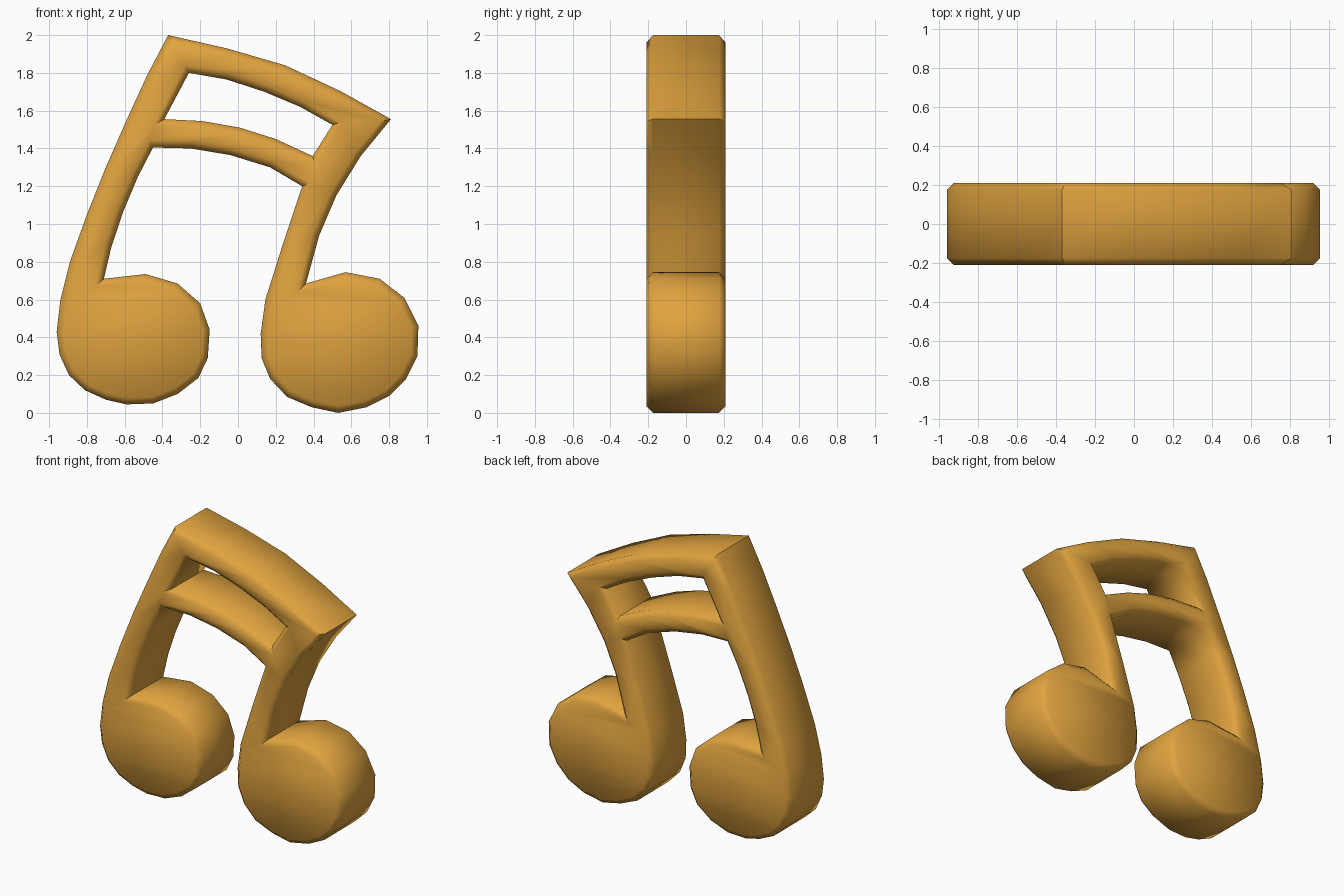
import bpy, bmesh, math

if "Cube" in bpy.data.objects:
    bpy.data.objects.remove(bpy.data.objects["Cube"])

# Silhouette: beam top, right stem, right note head, beam underside, left note head, left stem
OUTLINE = [
    (-.37, 2), (-.06, 1.93), (.25, 1.84), (.54, 1.705), (.81, 1.555),
    (.65, 1.36), (.52, 1.15), (.43, .94), (.36, .685),
    (.57, .745), (.75, .71), (.88, .61), (.955, .46), (.95, .30), (.89, .18),
    (.80, .09), (.68, .03), (.53, 0), (.39, .03), (.26, .085), (.17, .18),
    (.125, .29), (.12, .42), (.145, .60), (.23, .87), (.34, 1.20),
    (.17, 1.30), (-.04, 1.365), (-.25, 1.40), (-.45, 1.405),
    (-.53, 1.25), (-.61, 1.06), (-.67, .88), (-.71, .71),
    (-.49, .735), (-.32, .685), (-.20, .58), (-.15, .44), (-.16, .29),
    (-.21, .185), (-.32, .10), (-.45, .05), (-.59, .045), (-.70, .07),
    (-.81, .12), (-.895, .20), (-.945, .31), (-.96, .43), (-.94, .60),
    (-.89, .80), (-.80, 1.05), (-.70, 1.30), (-.59, 1.55), (-.48, 1.79)]

# Gap between the two beams
GAP = [(-.26, 1.80), (-.06, 1.765), (.14, 1.70), (.33, 1.62), (.50, 1.525),
       (.395, 1.36), (.20, 1.45), (.01, 1.51), (-.19, 1.545), (-.39, 1.555)]

HALF_DEPTH, BEVEL = .21, .035

# Filled, extruded and bevelled profile
curve = bpy.data.curves.new("music_note", 'CURVE')
curve.dimensions = '2D'
curve.fill_mode = 'BOTH'
curve.extrude = HALF_DEPTH - BEVEL
curve.bevel_depth = BEVEL
curve.bevel_resolution = 0
curve.offset = -BEVEL
for points in (OUTLINE, GAP):
    spline = curve.splines.new('POLY')
    spline.points.add(len(points) - 1)
    for p, (x, z) in zip(spline.points, points):
        p.co = (x, z, 0, 1)
    spline.use_cyclic_u = True

note = bpy.data.objects.new("music_note", curve)
bpy.context.collection.objects.link(note)
note.rotation_euler.x = math.pi / 2
bpy.context.view_layer.objects.active = note
note.select_set(True)
bpy.ops.object.convert(target='MESH')
note = bpy.context.object
bpy.ops.object.transform_apply(location=False, rotation=True, scale=False)

# Weld caps to the sides
bm = bmesh.new()
bm.from_mesh(note.data)
bmesh.ops.remove_doubles(bm, verts=bm.verts, dist=.0005)
bmesh.ops.recalc_face_normals(bm, faces=bm.faces)
bm.to_mesh(note.data)
bm.free()
bpy.ops.object.shade_smooth_by_angle(angle=math.radians(50))

# Golden finish
gold = bpy.data.materials.new("gold")
gold.diffuse_color = (.75, .37, .05, 1)
gold.use_nodes = True
gold.node_tree.nodes["Principled BSDF"].inputs["Base Color"].default_value = gold.diffuse_color
note.data.materials.clear()
note.data.materials.append(gold)
